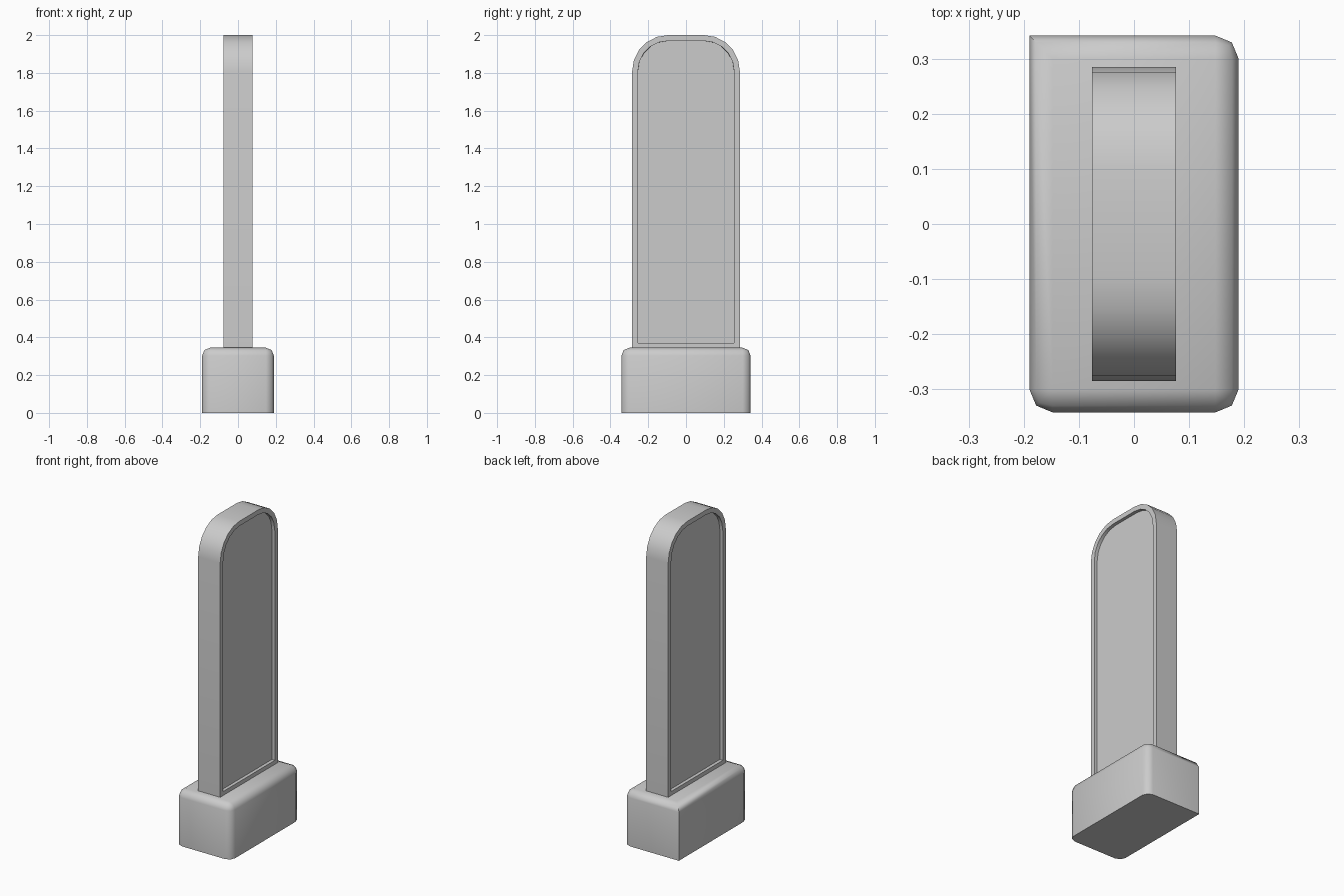
import bpy, bmesh, math

cube = bpy.data.objects.get("Cube")
if cube:
    bpy.data.objects.remove(cube, do_unlink=True)

grey = bpy.data.materials.new("light_grey")
grey.use_nodes = True
grey.diffuse_color = (0.6, 0.6, 0.6, 1)
grey.node_tree.nodes["Principled BSDF"].inputs["Base Color"].default_value = (0.6, 0.6, 0.6, 1)


def finish(bm, name, angle):
    bmesh.ops.recalc_face_normals(bm, faces=bm.faces)
    mesh = bpy.data.meshes.new(name)
    bm.to_mesh(mesh)
    bm.free()
    mesh.materials.append(grey)
    obj = bpy.data.objects.new(name, mesh)
    bpy.context.collection.objects.link(obj)
    bpy.ops.object.select_all(action="DESELECT")
    obj.select_set(True)
    bpy.context.view_layer.objects.active = obj
    bpy.ops.object.shade_smooth_by_angle(angle=math.radians(angle))


# Base block: soft top rim and upright corners, one corner left square
HX, HY, HEIGHT = 0.19, 0.342, 0.345
bm = bmesh.new()
bmesh.ops.create_cube(bm, size=1)
for v in bm.verts:
    v.co = (v.co.x * 2 * HX, v.co.y * 2 * HY, (v.co.z + 0.5) * HEIGHT)


def is_soft(edge):
    a, b = (v.co for v in edge.verts)
    if a.z > 0.1 and b.z > 0.1:
        return True
    upright = abs(a.z - b.z) > 0.1
    return upright and not (a.x < 0 and a.y > 0)


bmesh.ops.bevel(bm, geom=[e for e in bm.edges if is_soft(e)], offset=0.042,
                offset_type="OFFSET", segments=2, profile=0.5, affect="EDGES")
finish(bm, "base", 50)

# Upright panel: rounded-top outline with a shallow recess on both broad faces
HALF_T, HALF_W, BOTTOM, TOP, RADIUS = 0.076, 0.285, 0.34, 2.0, 0.19
STEPS = 5
outline = [(-HALF_W, BOTTOM), (HALF_W, BOTTOM)]
for side in (1, -1):
    for i in range(STEPS + 1):
        t = math.pi / 2 * (i if side > 0 else STEPS - i) / STEPS
        outline.append((side * (HALF_W - RADIUS + RADIUS * math.cos(t)),
                        TOP - RADIUS + RADIUS * math.sin(t)))

bm = bmesh.new()
face = bm.faces.new([bm.verts.new((-HALF_T, y, z)) for y, z in outline])
result = bmesh.ops.extrude_face_region(bm, geom=[face], use_keep_orig=True)
moved = [g for g in result["geom"] if isinstance(g, bmesh.types.BMVert)]
bmesh.ops.translate(bm, verts=moved, vec=(2 * HALF_T, 0, 0))
bmesh.ops.recalc_face_normals(bm, faces=bm.faces)
broad = [f for f in bm.faces if abs(f.normal.x) > 0.9]
for f in broad:
    bmesh.ops.inset_individual(bm, faces=[f], thickness=0.03, use_even_offset=True)
    # Second inset is pushed inward to make the recess wall
    bmesh.ops.inset_individual(bm, faces=[f], thickness=0.0005, use_even_offset=True)
    inward = -0.02 if f.normal.x > 0 else 0.02
    for v in f.verts:
        v.co.x += inward
finish(bm, "upright_panel", 40)
